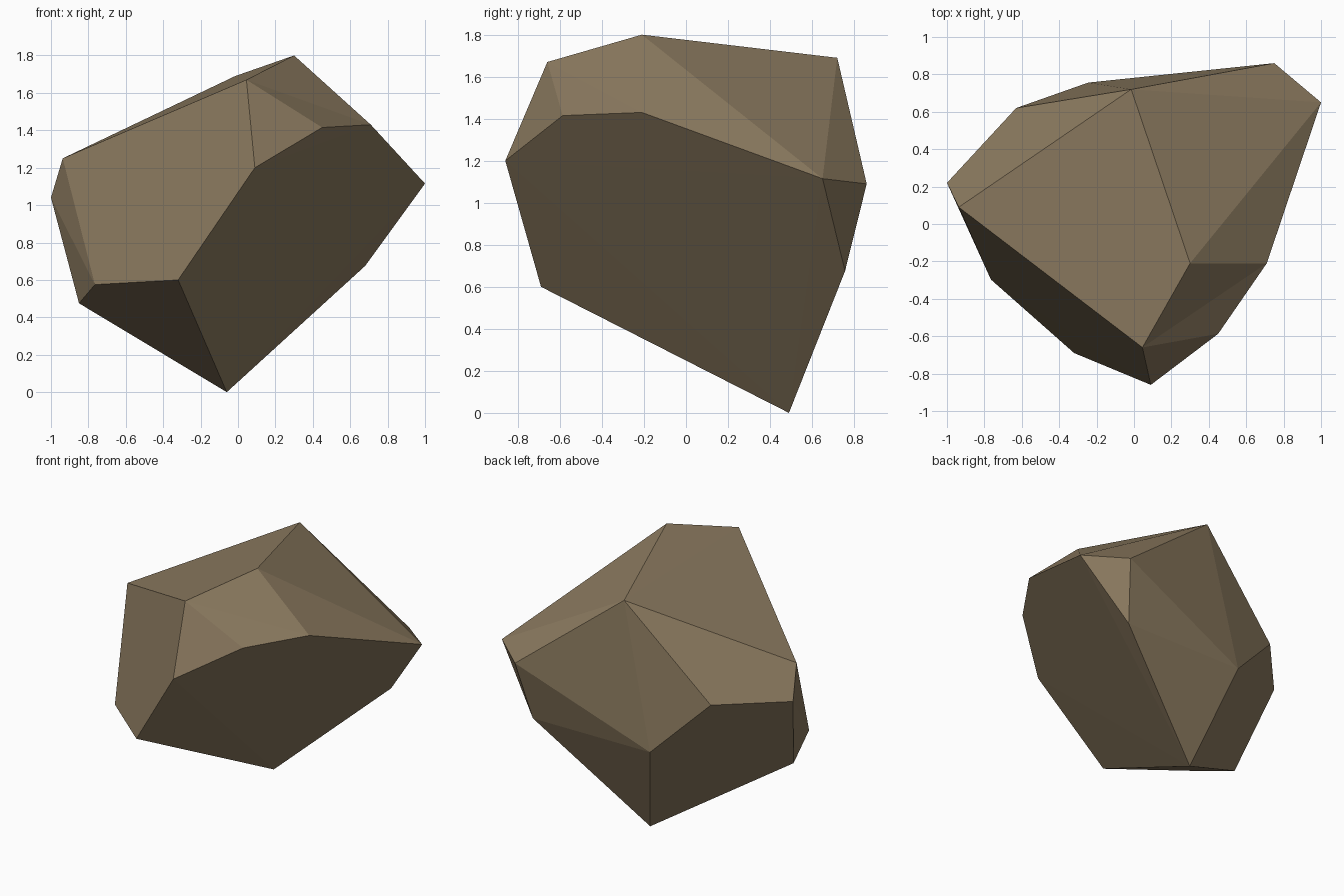
import bpy, bmesh
from mathutils import Vector

if "Cube" in bpy.data.objects:
    bpy.data.objects.remove(bpy.data.objects["Cube"])

# Corner points of the faceted boulder
crest, front_top, shoulder, nook = (.30, -.21, 1.80), (.045, -.66, 1.67), (.71, -.21, 1.43), (.45, -.587, 1.415)
corners = [
    crest, front_top, (-.015, .72, 1.69),                        # crown
    (-.937, .09, 1.25), (-1, .22, 1.04),                         # left side
    (-.85, 0, .475), (-.765, -.297, .575), (-.32, -.69, .60),    # lower left
    (.09, -.86, 1.20), nook, shoulder,                           # front right rim
    (1, .65, 1.115), (.68, .757, .675), (.75, .86, 1.09),        # right side
    (-.63, .62, 1.067), (-.245, .756, .68),                      # back
    (-.06, .49, 0),                                              # foot
]

# Skin the corners with flat facets
bm = bmesh.new()
for p in corners:
    bm.verts.new(p)
bmesh.ops.convex_hull(bm, input=bm.verts)

# Slight hollow beside the crest: turn the ridge into a valley
ridge_mid = (Vector(crest) + Vector(nook)) / 2
for e in bm.edges[:]:
    if ((e.verts[0].co + e.verts[1].co) / 2 - ridge_mid).length < .005:
        bmesh.utils.edge_rotate(e, True)
        break
bmesh.ops.recalc_face_normals(bm, faces=bm.faces)

mesh = bpy.data.meshes.new("boulder")
bm.to_mesh(mesh)
bm.free()
boulder = bpy.data.objects.new("boulder", mesh)
bpy.context.collection.objects.link(boulder)

stone = bpy.data.materials.new("brown stone")
stone.diffuse_color = (.26, .195, .115, 1)
stone.use_nodes = True
stone.node_tree.nodes["Principled BSDF"].inputs["Base Color"].default_value = stone.diffuse_color
mesh.materials.append(stone)
